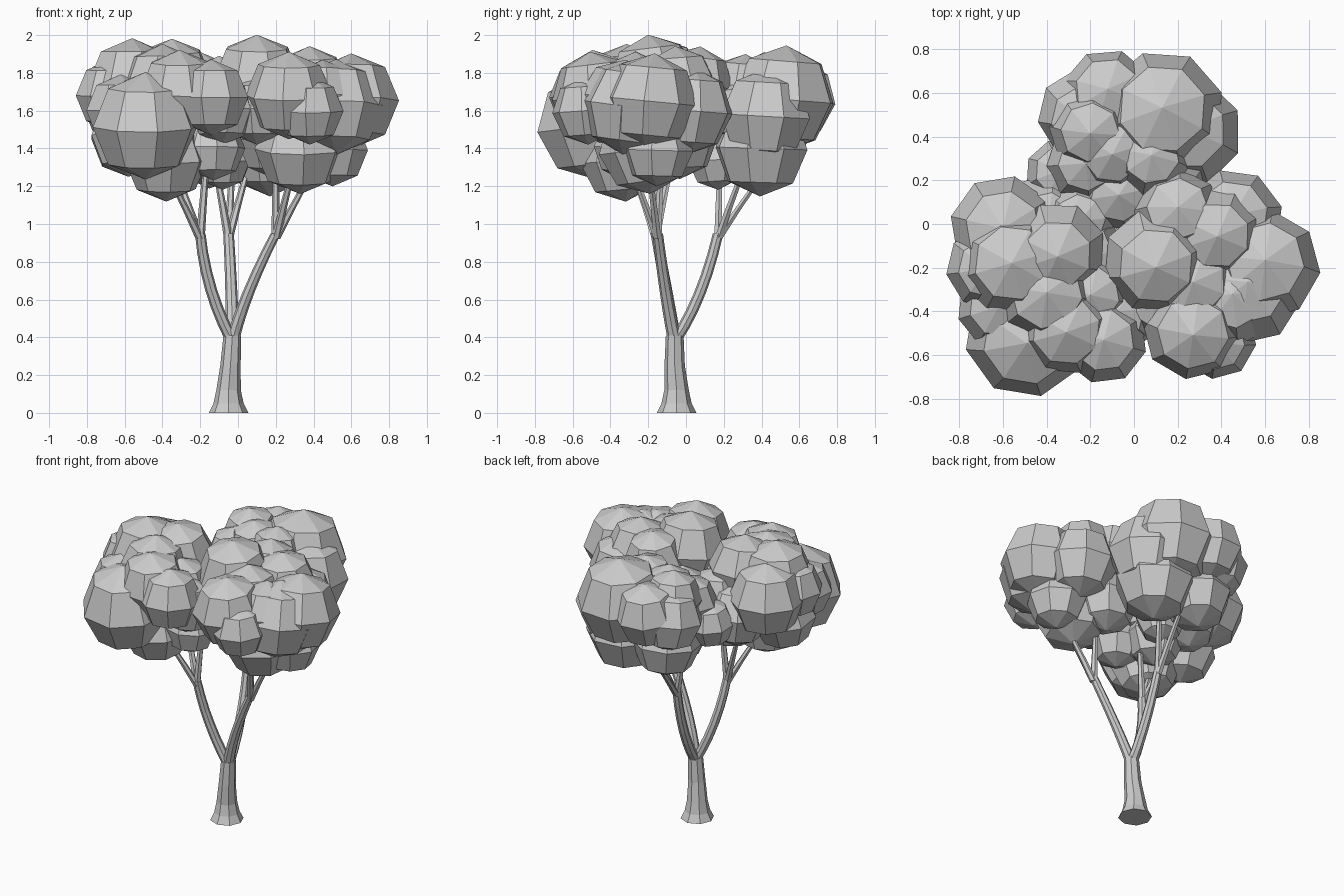
import bpy
import bmesh
import math
import random
from mathutils import Matrix, Vector

random.seed(4)

default_cube = bpy.data.objects.get("Cube")
if default_cube:
    bpy.data.objects.remove(default_cube, do_unlink=True)


def make_material(name, colour):
    material = bpy.data.materials.new(name)
    material.use_nodes = True
    material.diffuse_color = colour
    material.node_tree.nodes["Principled BSDF"].inputs["Base Color"].default_value = colour
    return material


GREY = make_material("plain grey", (0.6, 0.6, 0.6, 1))


def add_object(name, bm):
    mesh = bpy.data.meshes.new(name)
    bmesh.ops.recalc_face_normals(bm, faces=bm.faces)
    bm.to_mesh(mesh)
    bm.free()
    mesh.materials.append(GREY)
    obj = bpy.data.objects.new(name, mesh)
    bpy.context.collection.objects.link(obj)
    return obj


def add_tube(bm, path, radii, sides=8):
    """Horizontal rings of vertices joined along a rising path, capped at both ends."""
    rings = []
    for centre, radius in zip(path, radii):
        angles = [math.tau * i / sides for i in range(sides)]
        rings.append([bm.verts.new(Vector(centre) + radius * Vector((math.cos(a), math.sin(a), 0)))
                      for a in angles])
    for low, high in zip(rings, rings[1:]):
        for i in range(sides):
            j = (i + 1) % sides
            bm.faces.new((low[i], low[j], high[j], high[i]))
    bm.faces.new(rings[0][::-1])
    bm.faces.new(rings[-1])


def bend(start, middle, end, steps=6):
    """Points on a smooth arc with one control point."""
    a, b, c = Vector(start), Vector(middle), Vector(end)
    points = []
    for i in range(steps + 1):
        t = i / steps
        points.append(a * (1 - t) ** 2 + b * 2 * t * (1 - t) + c * t * t)
    return points


def taper(first, last, count):
    return [first + (last - first) * i / (count - 1) for i in range(count)]


def add_foliage(side, balls):
    """One cluster of overlapping faceted balls, each given as x, y, z and radius."""
    bm = bmesh.new()
    for x, y, z, radius in balls:
        tilt = Matrix.Rotation(random.uniform(-.15, .15), 4, "X")
        spin = Matrix.Rotation(random.uniform(0, math.pi), 4, "Z")
        place = Matrix.Translation((x, y, z)) @ tilt @ spin
        bmesh.ops.create_uvsphere(bm, u_segments=8, v_segments=4,
                                  radius=radius * 1.06, matrix=place)
    add_object(side + "_foliage", bm)


# Flared trunk
bm = bmesh.new()
add_tube(bm,
         [(-.05, -.05, 0), (-.05, -.05, .05), (-.05, -.05, .12), (-.04, -.06, .25), (-.03, -.06, .41)],
         [.105, .08, .065, .054, .047])
add_object("trunk", bm)

# Each bough rises from the trunk, then forks into twigs reaching the leaves
FORK = (-.03, -.06, .38)
boughs = {
    "left": ((-.17, -.1, .64), (-.2, -.16, .95),
             [(-.4, -.3, 1.32), (-.16, -.14, 1.4), (-.34, -.08, 1.3)]),
    "right": ((.03, -.11, .62), (.2, -.15, .95),
              [(.2, -.13, 1.35), (.42, -.2, 1.32), (.3, -.3, 1.32)]),
    "back": ((-.03, .09, .6), (-.05, .17, .95),
             [(-.13, .18, 1.35), (.07, .33, 1.35), (-.03, .45, 1.32)]),
}
for side, (middle, tip, twig_ends) in boughs.items():
    bm = bmesh.new()
    path = bend(FORK, middle, tip)
    add_tube(bm, path, taper(.036, .028, len(path)))
    for end in twig_ends:
        root = Vector(tip) - Vector((0, 0, .03))
        elbow = root.lerp(Vector(end), .5) + Vector((0, 0, .02))
        path = bend(root, elbow, end, 3)
        add_tube(bm, path, taper(.024, .014, len(path)), 6)
    add_object(side + "_branch", bm)

# Leaf clusters carried by the three boughs
add_foliage("back", [
    (.13, .51, 1.66, .27), (.17, .4, 1.4, .24), (-.12, .59, 1.66, .2),
    (-.23, .5, 1.62, .2), (-.2, .43, 1.72, .18), (-.22, .28, 1.65, .17),
    (-.34, .23, 1.52, .15), (.08, .3, 1.72, .17), (-.07, .15, 1.62, .17),
    (-.15, .42, 1.41, .21), (.24, .42, 1.57, .24), (-.08, .16, 1.34, .15),
    (-.1, .34, 1.7, .18), (.2, .28, 1.6, .15),
])
add_foliage("left", [
    (-.6, -.02, 1.66, .23), (-.56, -.18, 1.74, .23), (-.35, -.12, 1.76, .21),
    (-.67, -.2, 1.68, .18), (-.49, -.51, 1.52, .27), (-.31, -.47, 1.7, .21),
    (-.14, -.53, 1.67, .19), (-.2, -.32, 1.66, .18), (-.08, -.42, 1.6, .17),
    (-.38, -.34, 1.34, .21), (-.58, -.22, 1.46, .2), (-.13, -.32, 1.4, .16),
    (-.62, -.38, 1.6, .18), (-.4, .02, 1.52, .2),
])
add_foliage("left_inner", [
    (-.4, -.32, 1.72, .22), (-.25, .02, 1.62, .16), (-.24, -.14, 1.6, .19), (-.27, -.12, 1.4, .18),
])
add_foliage("right", [
    (.1, -.17, 1.76, .23), (.2, .05, 1.74, .19), (.38, -.04, 1.73, .2),
    (.45, .02, 1.6, .22), (.6, -.19, 1.65, .24), (.52, -.3, 1.62, .24),
    (.27, -.48, 1.68, .22), (.38, -.53, 1.6, .17), (.45, -.35, 1.66, .2),
    (.33, -.22, 1.4, .23), (.5, -.15, 1.39, .18), (.2, -.04, 1.45, .2),
    (.1, -.35, 1.6, .17), (.27, -.27, 1.7, .2),
])
